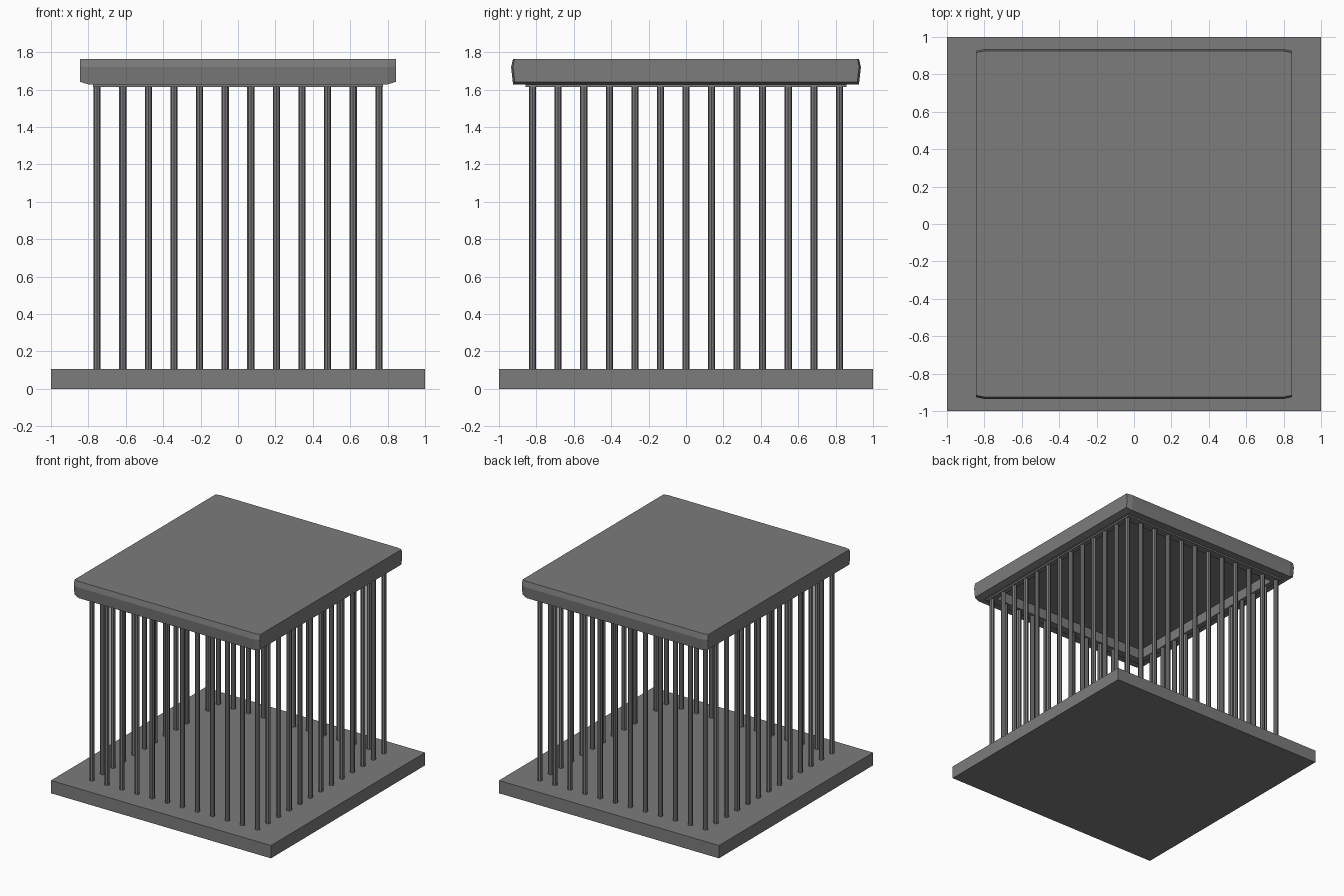
import bpy
import bmesh
import math

cube = bpy.data.objects.get("Cube")
if cube:
    bpy.data.objects.remove(cube, do_unlink=True)

# Single grey material
grey = bpy.data.materials.new("dark_grey")
grey.use_nodes = True
colour = (0.2, 0.2, 0.2, 1)
grey.diffuse_color = colour
grey.node_tree.nodes["Principled BSDF"].inputs["Base Color"].default_value = colour

FLOOR_TOP, RING_BOTTOM = 0.105, 1.615
BAR_X, BAR_Y = 0.753, 0.82


def finish(name, bm):
    bmesh.ops.recalc_face_normals(bm, faces=bm.faces)
    mesh = bpy.data.meshes.new(name)
    bm.to_mesh(mesh)
    bm.free()
    mesh.materials.append(grey)
    obj = bpy.data.objects.new(name, mesh)
    bpy.context.collection.objects.link(obj)
    return obj


# Floor slab
bm = bmesh.new()
bmesh.ops.create_cube(bm, size=1)
for v in bm.verts:
    v.co = (v.co.x * 2, v.co.y * 2, (v.co.z + 0.5) * FLOOR_TOP)
finish("floor_slab", bm)


# Roof: a side profile lofted along x, with slightly smaller ends
def step(bm, face, hx, hy, z):
    """Extrude a rectangular face and move it to a new size and height."""
    new = bmesh.ops.extrude_discrete_faces(bm, faces=[face])["faces"][0]
    for v in new.verts:
        v.co = (math.copysign(hx, v.co.x), math.copysign(hy, v.co.y), z)
    return new


half = [(0.925, 1.765), (0.935, 1.72), (0.925, 1.628)]
profile = half + [(-y, z) for y, z in reversed(half)]
bm = bmesh.new()
rings = []
for x, sy, sz in [(-0.845, 0.99, 0.9), (-0.8, 1, 1), (0.8, 1, 1), (0.845, 0.99, 0.9)]:
    rings.append([bm.verts.new((x, y * sy, 1.765 + (z - 1.765) * sz)) for y, z in profile])
n = len(profile)
for a, b in zip(rings, rings[1:]):
    for i in range(n):
        j = (i + 1) % n
        bm.faces.new((a[i], a[j], b[j], b[i]))
bm.faces.new(rings[0])
bm.faces.new(rings[-1])
bmesh.ops.recalc_face_normals(bm, faces=bm.faces)

# Raised rim and hollow underside
under = min(bm.faces, key=lambda f: f.calc_center_median().z)
for hx, hy, z in [(0.775, 0.858, 1.628), (0.775, 0.858, RING_BOTTOM),
                  (0.73, 0.79, RING_BOTTOM), (0.73, 0.79, 1.70)]:
    under = step(bm, under, hx, hy, z)
finish("roof", bm)

# Bars around the edge
NX, NY = 12, 13
bar_mesh = None
count = 0
for i in range(NX):
    for j in range(NY):
        if i not in (0, NX - 1) and j not in (0, NY - 1):
            continue
        count += 1
        name = f"bar_{count}"
        if bar_mesh is None:
            bm = bmesh.new()
            bmesh.ops.create_cone(bm, cap_ends=True, segments=8, radius1=0.019,
                                  radius2=0.019, depth=RING_BOTTOM - FLOOR_TOP + 0.004)
            bar = finish(name, bm)
            bar_mesh = bar.data
        else:
            bar = bpy.data.objects.new(name, bar_mesh)
            bpy.context.collection.objects.link(bar)
        bar.location = (BAR_X * (2 * i / (NX - 1) - 1), BAR_Y * (2 * j / (NY - 1) - 1),
                        (FLOOR_TOP + RING_BOTTOM) / 2)
